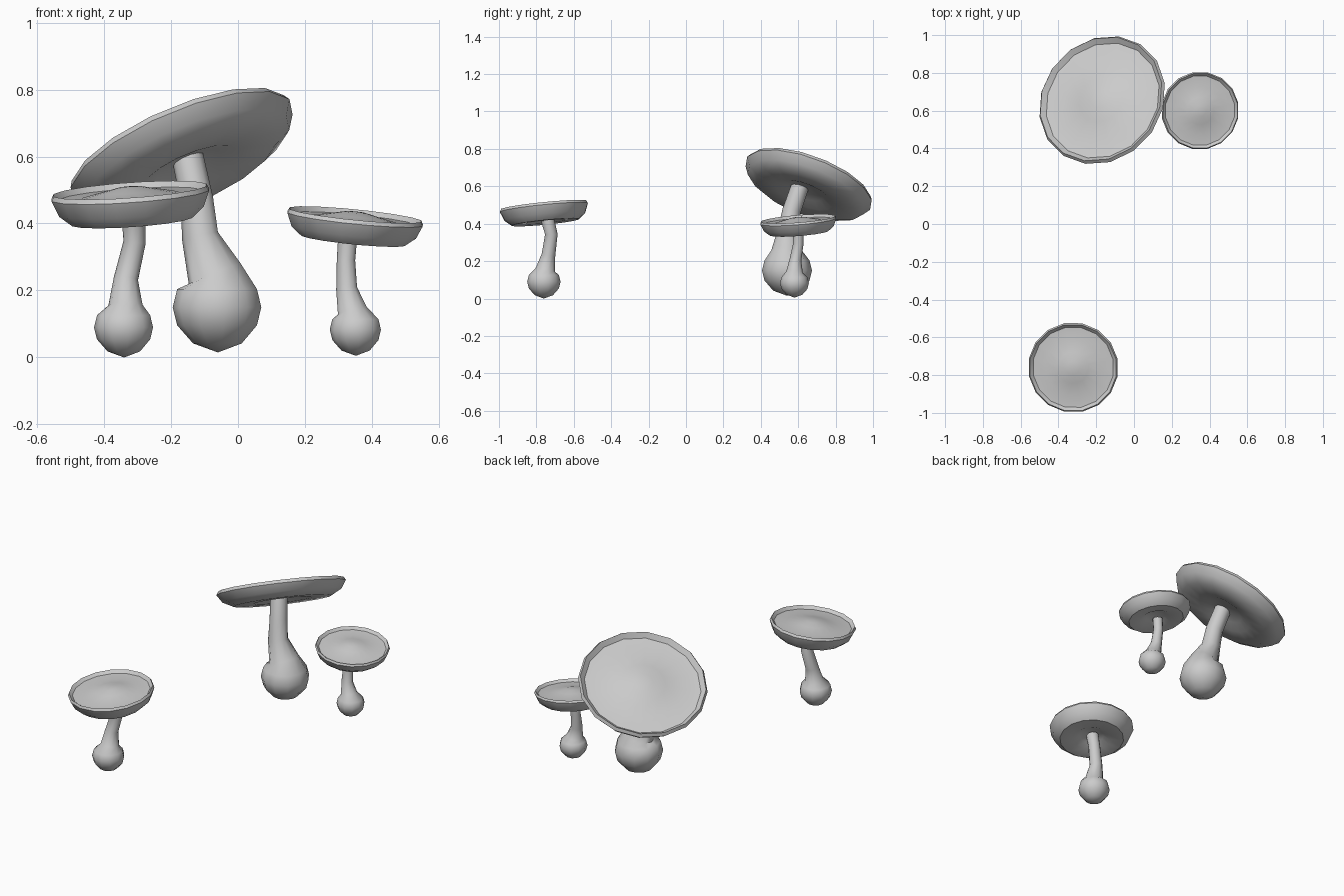
import bpy, bmesh, math
from mathutils import Vector

if "Cube" in bpy.data.objects:
    bpy.data.objects.remove(bpy.data.objects["Cube"])


def loft(name, rings, sides, angle):
    """Skin rings of (centre, radius, normal); radius 0 gives a pole."""
    bm = bmesh.new()
    loops = []
    for c, r, n in rings:
        c = Vector(c)
        if r == 0:
            loops.append([bm.verts.new(c)])
            continue
        q = Vector((0, 0, 1)).rotation_difference(Vector(n))
        loops.append([bm.verts.new(c + q @ Vector((r * math.cos(t), r * math.sin(t), 0)))
                      for t in (2 * math.pi * (i + 0.5) / sides for i in range(sides))])
    for a, b in zip(loops, loops[1:]):
        for i in range(sides):
            j = (i + 1) % sides
            if len(a) == 1:
                bm.faces.new((a[0], b[j], b[i]))
            elif len(b) == 1:
                bm.faces.new((a[i], a[j], b[0]))
            else:
                bm.faces.new((a[i], a[j], b[j], b[i]))
    bmesh.ops.recalc_face_normals(bm, faces=bm.faces)
    me = bpy.data.meshes.new(name)
    bm.to_mesh(me)
    bm.free()
    ob = bpy.data.objects.new(name, me)
    bpy.context.collection.objects.link(ob)
    bpy.ops.object.select_all(action='DESELECT')
    ob.select_set(True)
    bpy.context.view_layer.objects.active = ob
    bpy.ops.object.shade_smooth_by_angle(angle=math.radians(angle))
    return ob


def mushroom(name, bulb, bulb_r, stem, cap, cap_r, depth, slope):
    # bulbous foot and bent stem
    up = (0, 0, 1)
    b = Vector(bulb)
    rings = [(b - Vector((0, 0, bulb_r)), 0, up)]
    for h, r in ((-0.8, 0.55), (-0.4, 0.9), (0, 1.0), (0.4, 0.9)):
        rings.append((b + Vector((0, 0, h * bulb_r)), r * bulb_r, up))
    pts = [Vector(p[:3]) for p in stem]
    for i, p in enumerate(stem):
        d = pts[min(i + 1, len(pts) - 1)] - pts[max(i - 1, 0)]
        rings.append((pts[i], p[3], d.normalized()))
    n = Vector((-slope[0], -slope[1], 1)).normalized()
    c = Vector(cap)
    rings.append((pts[-1] + n * 0.005, 0, n))
    loft(name + "_stem", rings, 11, 60)

    # tilted cap: hollow underside, rounded edge, shallow dish with a low bump
    under = [(0, -0.55), (0.28, -0.7), (0.45, -0.95), (0.76, -0.98), (0.92, -0.6), (1, -0.05)]
    top = [(0.97, 0.04), (0.9, -0.03), (0.62, -0.03), (0.35, 0.03), (0.15, 0.075), (0, 0.085)]
    rings = [(c + n * h * depth, r * cap_r, n) for r, h in under]
    rings += [(c + n * h * cap_r, r * cap_r, n) for r, h in top]
    loft(name + "_cap", rings, 16, 40)


mushroom("large_mushroom", (-0.06, 0.54, 0.15), 0.135,
         [(-0.068, 0.54, 0.25, 0.085), (-0.112, 0.545, 0.36, 0.056),
          (-0.122, 0.565, 0.47, 0.05), (-0.15, 0.61, 0.60, 0.048)],
         (-0.17, 0.657, 0.62), 0.36, 0.08, (0.43, -0.38))
mushroom("front_mushroom", (-0.34, -0.76, 0.09), 0.09,
         [(-0.335, -0.752, 0.155, 0.052), (-0.334, -0.735, 0.235, 0.037),
          (-0.308, -0.72, 0.345, 0.034), (-0.312, -0.74, 0.42, 0.036)],
         (-0.322, -0.76, 0.49), 0.24, 0.085, (0.07, 0.1))
mushroom("small_mushroom", (0.352, 0.58, 0.083), 0.078,
         [(0.342, 0.58, 0.14, 0.045), (0.325, 0.585, 0.205, 0.032),
          (0.323, 0.60, 0.29, 0.028), (0.328, 0.60, 0.36, 0.029)],
         (0.35, 0.60, 0.418), 0.207, 0.07, (-0.1, 0.08))
